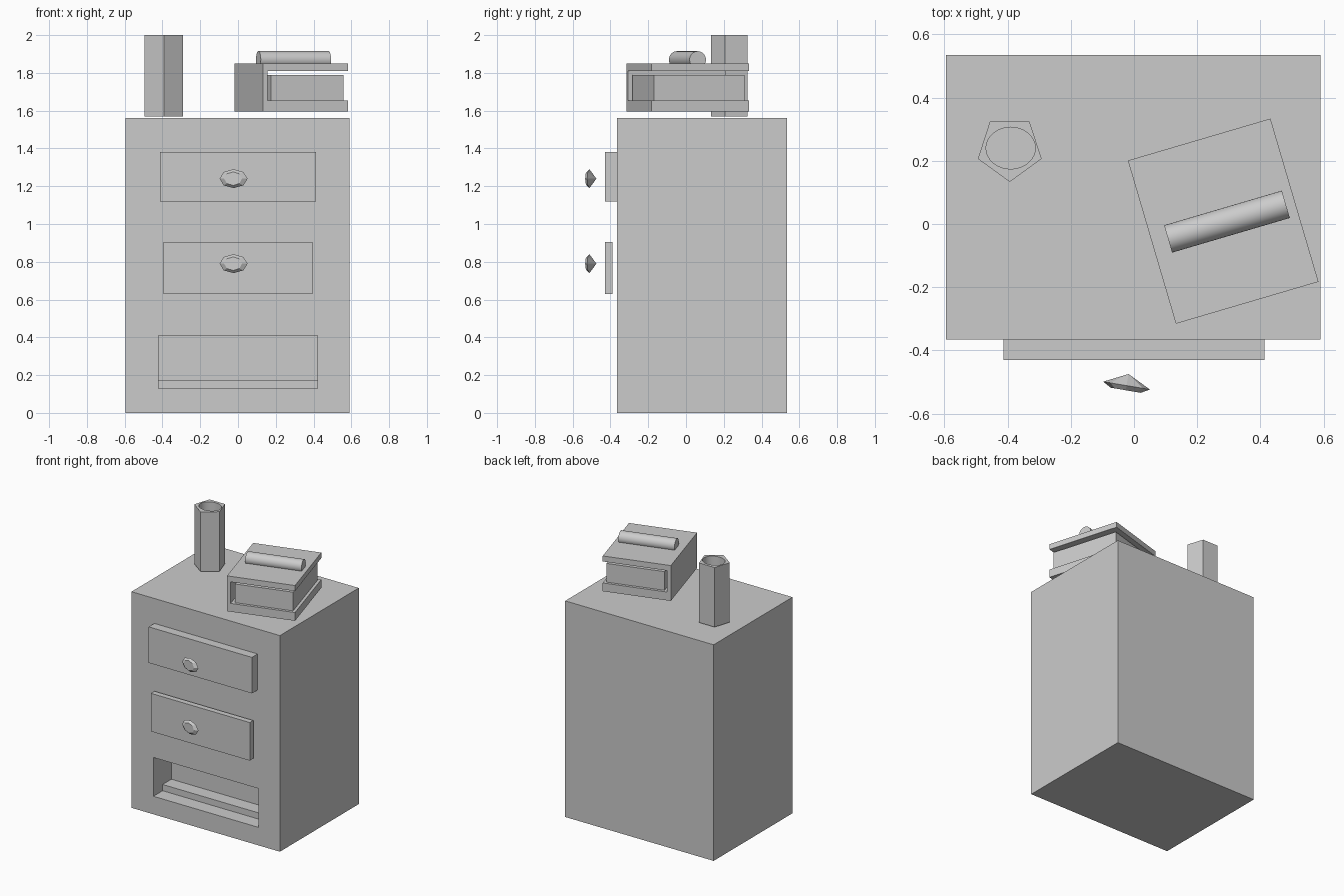
import bpy, math
from mathutils import Matrix, Vector

if "Cube" in bpy.data.objects:
    bpy.data.objects.remove(bpy.data.objects["Cube"])


def make_mesh(name, verts, faces):
    mesh = bpy.data.meshes.new(name)
    mesh.from_pydata(verts, [], faces)
    obj = bpy.data.objects.new(name, mesh)
    bpy.context.collection.objects.link(obj)
    return obj


def prism(name, ring, offset):
    """Extrude a closed ring of points by an offset vector."""
    n = len(ring)
    a = [Vector(p) for p in ring]
    verts = a + [p + Vector(offset) for p in a]
    faces = [tuple(reversed(range(n))), tuple(range(n, 2 * n))]
    faces += [(i, (i + 1) % n, (i + 1) % n + n, i + n) for i in range(n)]
    return make_mesh(name, verts, faces)


def box(name, x, y, z, matrix=None):
    ring = [(x[0], y[0], z[0]), (x[1], y[0], z[0]), (x[1], y[1], z[0]), (x[0], y[1], z[0])]
    obj = prism(name, ring, (0, 0, z[1] - z[0]))
    if matrix:
        obj.matrix_world = matrix
    return obj


def cylinder(name, radius, depth, location, rotation=(0, 0, 0), scale=(1, 1, 1)):
    bpy.ops.mesh.primitive_cylinder_add(vertices=32, radius=radius, depth=depth,
                                        location=location, rotation=rotation)
    obj = bpy.context.object
    obj.name = name
    obj.scale = scale
    bpy.ops.object.shade_smooth_by_angle(angle=math.radians(30))
    return obj


def cut(target, cutter):
    mod = target.modifiers.new("cut", 'BOOLEAN')
    mod.operation = 'DIFFERENCE'
    mod.solver = 'EXACT'
    mod.object = cutter
    cutter.hide_render = True
    cutter.hide_set(True)


# Cabinet body with a stepped open recess at the bottom
cabinet = box("cabinet", (-0.595, 0.59), (-0.365, 0.535), (0, 1.56))
recess = [(-0.40, 0.13), (-0.26, 0.13), (-0.26, 0.175), (-0.16, 0.175),
          (-0.16, 0.41), (-0.40, 0.41)]
cut(cabinet, prism("recess_cutter", [(-0.42, y, z) for y, z in recess], (0.84, 0, 0)))

# Drawer fronts
box("upper_drawer", (-0.412, 0.412), (-0.43, -0.36), (1.12, 1.38))
box("middle_drawer", (-0.395, 0.395), (-0.43, -0.39), (0.63, 0.905))

# Faceted gem-shaped knobs: flat front table, wide girdle, pointed back
for name, z in (("upper_knob", 1.24), ("middle_knob", 0.79)):
    verts = []
    for rx, rz, y in ((0.048, 0.036, -0.015), (0.075, 0.05, 0)):
        for i in range(8):
            t = i * math.tau / 8
            verts.append((rx * math.cos(t), y, rz * math.sin(t)))
    verts.append((0, 0.037, 0))
    faces = [tuple(range(8))]
    for i in range(8):
        j = (i + 1) % 8
        faces += [(j, i, i + 8, j + 8), (j + 8, i + 8, 16)]
    knob = make_mesh(name, verts, faces)
    knob.location = (-0.0235, -0.511, z)
    knob.rotation_euler.z = math.radians(-9.6)

# Book lying on top: covers, spine and inset page block
ANGLE = math.radians(16.4)
book = Matrix.Translation((0.282, 0.009, 0)) @ Matrix.Rotation(ANGLE, 4, 'Z')
W, D = 0.235, 0.269
box("book_back_cover", (-W, W), (-D, D), (1.595, 1.655), book)
box("book_front_cover", (-W, W), (-D, D), (1.81, 1.85), book)
box("book_spine", (-W, -W + 0.026), (-D, D), (1.655, 1.81), book)
box("book_pages", (-W + 0.05, W - 0.02), (-D + 0.02, D - 0.02), (1.655, 1.79), book)

# Round rod resting on the book
cylinder("rod", 0.045, 0.388, (0.294, 0.0075, 1.87), (0, math.pi / 2, ANGLE))

# Five-sided vase with a round hole
ring = [(-0.393 + 0.106 * math.cos(t), 0.239 + 0.106 * math.sin(t), 1.57)
        for t in (math.radians(-90 + 72 * i) for i in range(5))]
vase = prism("vase", ring, (0, 0, 0.43))
cut(vase, cylinder("vase_hole_cutter", 1, 0.5, (-0.39, 0.24, 1.88),
                   scale=(0.078, 0.066, 1)))
